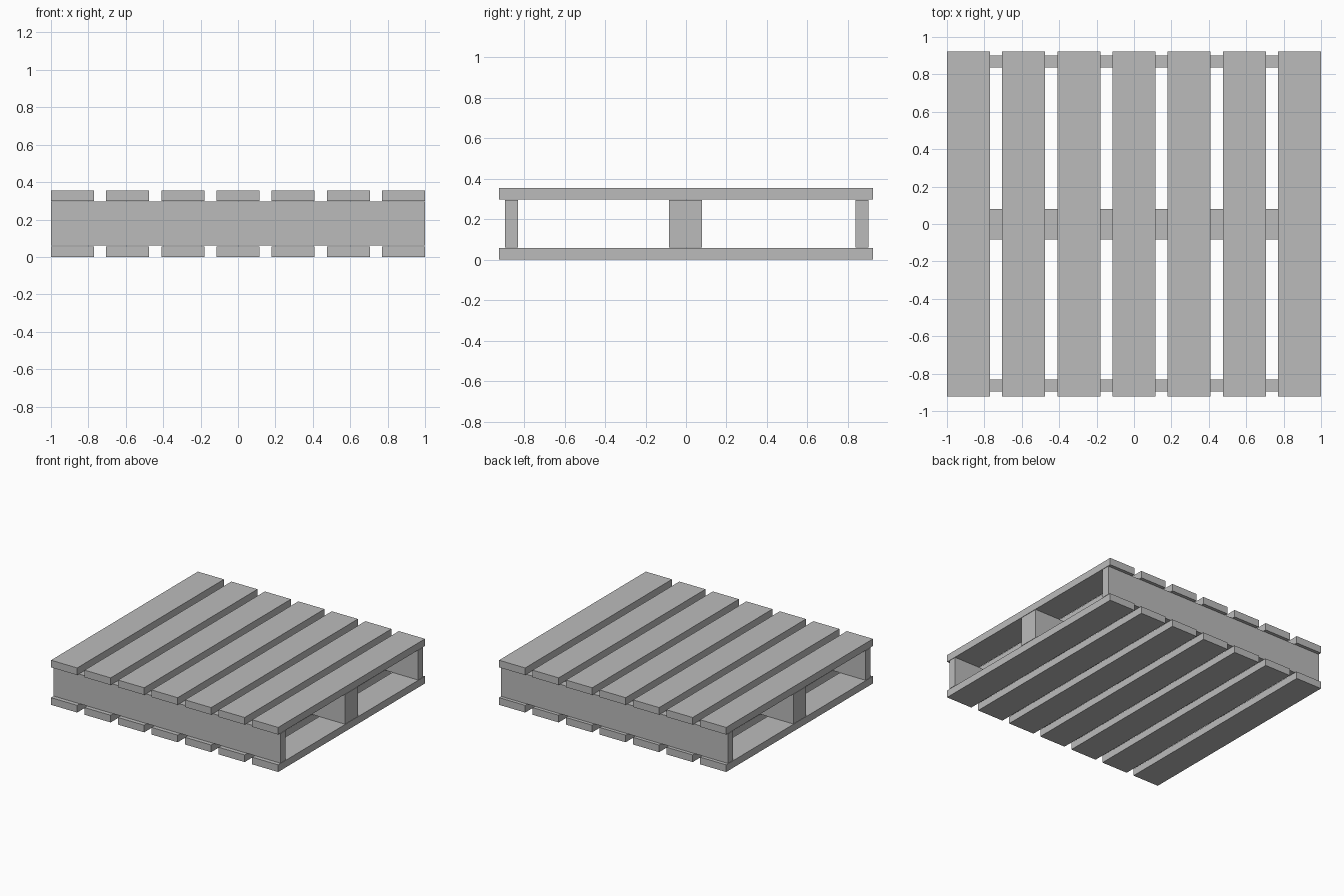
import bpy

cube = bpy.data.objects.get("Cube")
if cube:
    bpy.data.objects.remove(cube, do_unlink=True)

# Single grey material
grey = bpy.data.materials.new("plain_grey")
grey.use_nodes = True
colour = (0.5, 0.5, 0.5, 1)
grey.diffuse_color = colour
grey.node_tree.nodes["Principled BSDF"].inputs["Base Color"].default_value = colour


def box(name, x, y, z):
    """Box spanning the (low, high) range on each axis."""
    spans = (x, y, z)
    bpy.ops.mesh.primitive_cube_add(size=1, location=[(a + b) / 2 for a, b in spans])
    obj = bpy.context.object
    obj.name = name
    obj.scale = [b - a for a, b in spans]
    bpy.ops.object.transform_apply(location=False, rotation=False, scale=True)
    obj.data.materials.append(grey)
    return obj


LENGTH = 2.0
DEPTH = 1.846
HEIGHT = 0.355
BOARD_WIDTH = 0.23
BOARD_THICK = 0.057
BOARD_COUNT = 7
GAP = 0.003

# Upper and lower deck boards
step = (LENGTH - BOARD_WIDTH) / (BOARD_COUNT - 1)
for deck, z in (("bottom", 0), ("top", HEIGHT - BOARD_THICK)):
    for i in range(BOARD_COUNT):
        x = -LENGTH / 2 + i * step
        box(f"{deck}_board_{i + 1}", (x, x + BOARD_WIDTH),
            (-DEPTH / 2, DEPTH / 2), (z, z + BOARD_THICK))

# Bearers running across between the decks
bearer_z = (BOARD_THICK + GAP, HEIGHT - BOARD_THICK - GAP)
for name, y in (("front_bearer", (-0.895, -0.831)),
                ("middle_bearer", (-0.083, 0.079)),
                ("back_bearer", (0.837, 0.901))):
    box(name, (-LENGTH / 2, LENGTH / 2), y, bearer_z)
